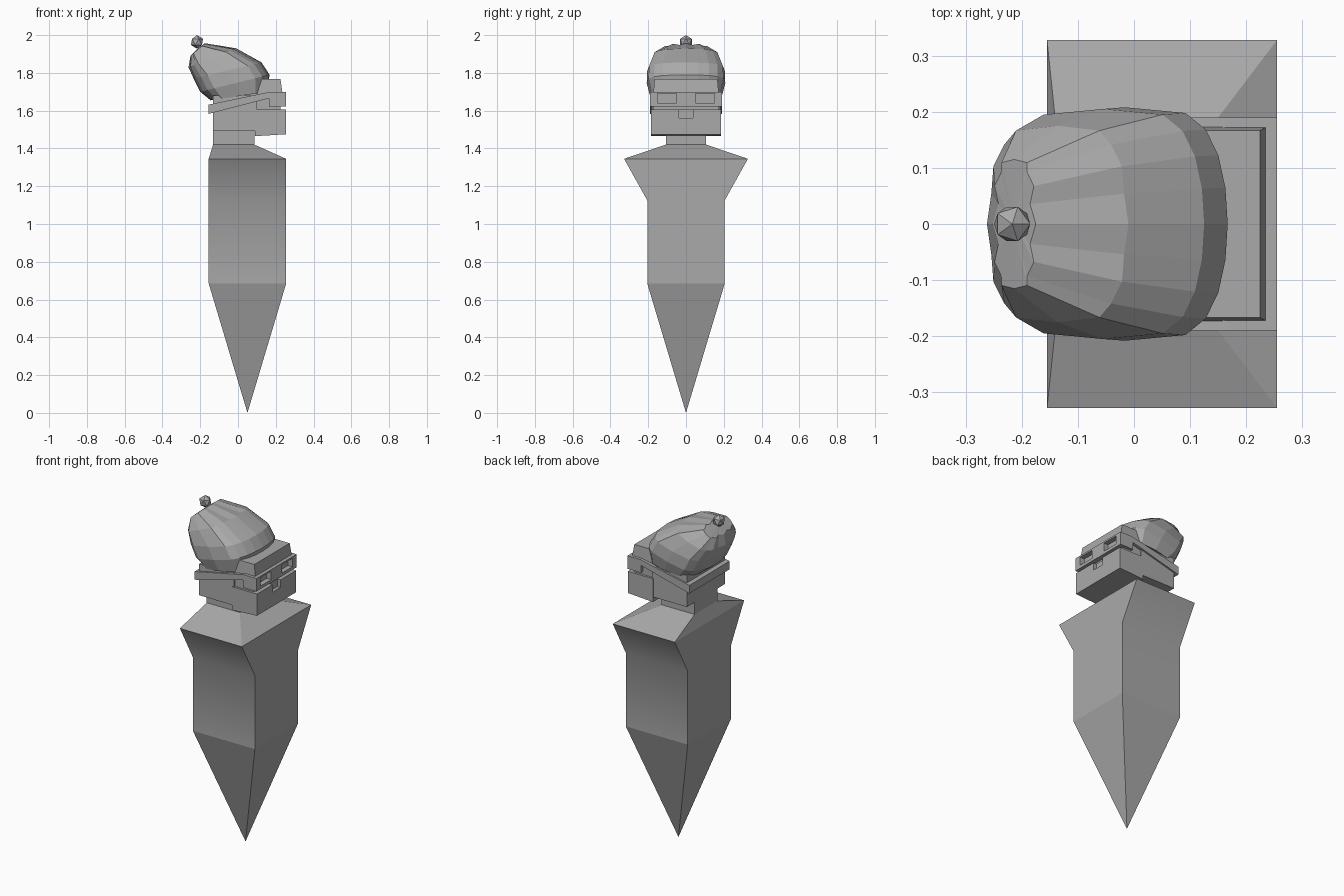
import bpy
import bmesh
from math import sin, cos, tau

cube = bpy.data.objects.get("Cube")
if cube:
    bpy.data.objects.remove(cube, do_unlink=True)

grey = bpy.data.materials.new("stone grey")
grey.use_nodes = True
colour = (0.4, 0.4, 0.4, 1)
grey.diffuse_color = colour
grey.node_tree.nodes["Principled BSDF"].inputs["Base Color"].default_value = colour


def finish(name, bm):
    bmesh.ops.recalc_face_normals(bm, faces=bm.faces)
    mesh = bpy.data.meshes.new(name)
    bm.to_mesh(mesh)
    bm.free()
    mesh.materials.append(grey)
    obj = bpy.data.objects.new(name, mesh)
    bpy.context.collection.objects.link(obj)
    return obj


def loft(name, rings, tip_start=None, tip_end=None):
    """Skin a list of equal-length point rings, closing the ends."""
    bm = bmesh.new()
    rows = [[bm.verts.new(p) for p in ring] for ring in rings]
    n = len(rows[0])
    for a, b in zip(rows, rows[1:]):
        for i in range(n):
            j = (i + 1) % n
            bm.faces.new((a[i], a[j], b[j], b[i]))
    for row, tip in ((rows[0], tip_start), (rows[-1], tip_end)):
        if tip:
            v = bm.verts.new(tip)
            for i in range(n):
                bm.faces.new((row[i], row[(i + 1) % n], v))
        else:
            bm.faces.new(row)
    return finish(name, bm)


def rect(x0, x1, y, z0, z1=None, yc=0):
    """Rectangle whose height may slope from the back to the face side."""
    z1 = z0 if z1 is None else z1
    return [(x0, yc - y, z0), (x1, yc - y, z1), (x1, yc + y, z1), (x0, yc + y, z0)]


def box(name, x0, x1, y, z0, z1, yc=0):
    return loft(name, [rect(x0, x1, y, z0, yc=yc), rect(x0, x1, y, z1, yc=yc)])


# Pointed body with flared shoulders
body = loft("body", [rect(-0.155, 0.255, 0.205, 0.685),
                     rect(-0.155, 0.255, 0.205, 1.125),
                     rect(-0.155, 0.255, 0.328, 1.345),
                     rect(-0.132, 0.087, 0.107, 1.42)], tip_start=(0.05, 0, 0))
for face in body.data.polygons:
    if abs(face.normal.y) > 0.8 and 0.8 < face.center.z < 1.3:
        face.use_smooth = True

# Neck and head
box("neck", -0.132, 0.087, 0.107, 1.41, 1.50)
box("head", -0.132, 0.10, 0.18, 1.493, 1.68)
box("face", 0.0, 0.225, 0.172, 1.58, 1.70)
loft("forehead", [rect(0.05, 0.236, 0.173, 1.69), rect(0.05, 0.225, 0.167, 1.767)])

# Jaw with a square notch in the middle of the lip
loft("jaw", [rect(0.09, 0.235, 0.185, 1.465, 1.474), rect(0.09, 0.235, 0.185, 1.605)])
loft("lip_lower", [rect(0.235, 0.255, 0.185, 1.474, 1.475), rect(0.235, 0.255, 0.185, 1.56)])
for side, name in ((1, "left"), (-1, "right")):
    box("lip_" + name, 0.235, 0.255, 0.074, 1.56, 1.605, yc=side * 0.111)

# Goggles: a frame with two rectangular openings
box("goggle_top", 0.165, 0.255, 0.19, 1.69, 1.70)
box("goggle_bottom", 0.165, 0.255, 0.19, 1.622, 1.64)
box("goggle_bridge", 0.20, 0.255, 0.05, 1.64, 1.69)
for side, name in ((1, "left"), (-1, "right")):
    box("goggle_side_" + name, 0.165, 0.255, 0.02, 1.64, 1.69, yc=side * 0.17)

# Strap sloping down around the back of the head
loft("strap", [rect(-0.155, 0.17, 0.19, 1.583, 1.667),
               rect(-0.155, 0.17, 0.19, 1.632, 1.70)])


# Slouched hat: tilted boxy rings from the rim to the pinched crown
def hat_ring(fx, fz, bx, bz, width, pinch=0, n=20):
    ring = []
    for i in range(n):
        a = tau * i / n
        c = cos(a)
        t = abs(c) ** 0.45 * (1 if c > 0 else -1)
        if i % 2:
            t *= 1 - pinch
        ring.append(((fx + bx) / 2 + (fx - bx) / 2 * t, width * sin(a),
                     (fz + bz) / 2 + (fz - bz) / 2 * t))
    return ring


loft("hat", [hat_ring(0.155, 1.70, -0.145, 1.655, 0.19),
             hat_ring(0.167, 1.79, -0.20, 1.70, 0.208),
             hat_ring(0.125, 1.855, -0.235, 1.77, 0.205),
             hat_ring(-0.01, 1.93, -0.262, 1.83, 0.175, 0.04),
             hat_ring(-0.175, 1.957, -0.252, 1.89, 0.115, 0.25)],
     tip_end=(-0.213, 0, 1.93))

# Bobble on the crown
bm = bmesh.new()
bmesh.ops.create_icosphere(bm, subdivisions=1, radius=0.036)
bmesh.ops.translate(bm, verts=bm.verts, vec=(-0.217, 0, 1.964))
finish("bobble", bm)
